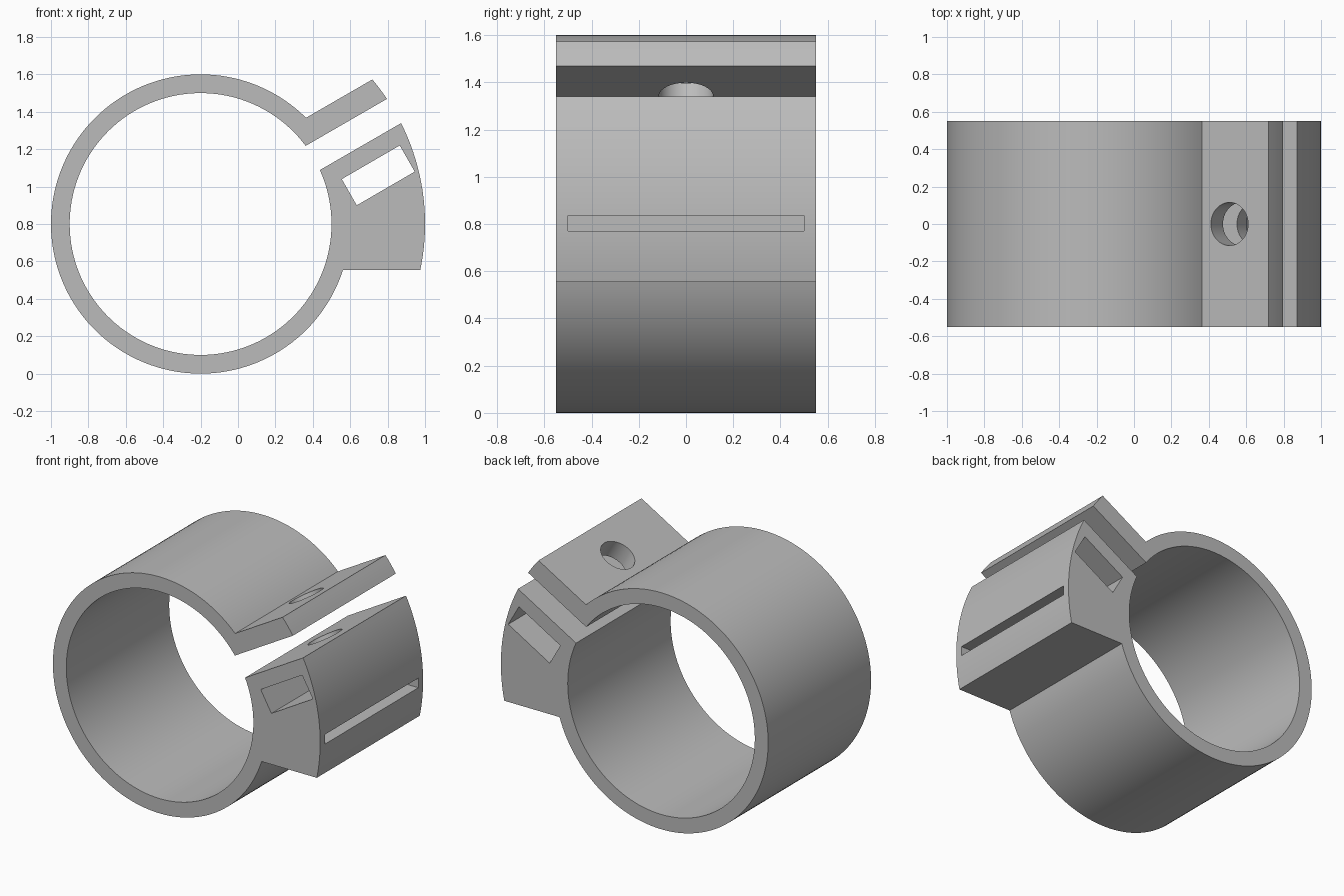
import bpy
import bmesh
from math import sin, cos, asin, radians, pi
from mathutils import Vector, Matrix

default = bpy.data.objects.get("Cube")
if default:
    bpy.data.objects.remove(default, do_unlink=True)

CX, CZ = -0.2, 0.8                    # ring axis
INNER, OUTER, PAD = 0.7, 0.8, 1.2     # bore, ring and clamp radii
HALF = 0.55                           # half depth
TILT = radians(30)                    # slope of the clamp gap
ALONG = Vector((cos(TILT), 0, sin(TILT)))
ACROSS = Vector((-sin(TILT), 0, cos(TILT)))

grey = bpy.data.materials.new("plain grey")
grey.use_nodes = True
grey.diffuse_color = (0.5, 0.5, 0.5, 1)
grey.node_tree.nodes["Principled BSDF"].inputs["Base Color"].default_value = grey.diffuse_color


def make_object(name, bm):
    bmesh.ops.recalc_face_normals(bm, faces=bm.faces)
    mesh = bpy.data.meshes.new(name)
    bm.to_mesh(mesh)
    bm.free()
    mesh.materials.append(grey)
    obj = bpy.data.objects.new(name, mesh)
    bpy.context.collection.objects.link(obj)
    return obj


def arc(radius, start, end, count):
    return [(CX + radius * cos(start + (end - start) * i / count),
             CZ + radius * sin(start + (end - start) * i / count)) for i in range(count + 1)]


def extrude_profile(name, points, half):
    bm = bmesh.new()
    face = bm.faces.new([bm.verts.new((x, -half, z)) for x, z in points])
    grown = bmesh.ops.extrude_face_region(bm, geom=[face], use_keep_orig=True)
    verts = [v for v in grown["geom"] if isinstance(v, bmesh.types.BMVert)]
    bmesh.ops.translate(bm, verts=verts, vec=(0, 2 * half, 0))
    return make_object(name, bm)


def on_slope(offset, radius):
    """Angle at which a line parallel to the gap crosses a radius."""
    return TILT + asin(offset / radius)


# Distances of the sloped faces from the ring axis
flange_top, flange_bottom, block_top = 0.21, 0.081, -0.069
base = -0.245

# Split ring with the upper flange and the lower clamp block
profile = arc(INNER, on_slope(block_top, INNER), on_slope(flange_bottom, INNER) - 2 * pi, 128)
profile += arc(PAD, on_slope(flange_bottom, PAD), on_slope(flange_top, PAD), 4)
profile += arc(OUTER, on_slope(flange_top, OUTER), asin(base / OUTER) + 2 * pi, 120)
profile += arc(PAD, asin(base / PAD), on_slope(block_top, PAD), 24)
clamp = extrude_profile("clamp_ring", profile, HALF)

# Nut pocket running through the block
pocket = extrude_profile("nut_pocket_cutter",
                         [(0.555, 1.04), (0.865, 1.22), (0.945, 1.08), (0.635, 0.90)], HALF + 0.1)

# Thin slot in the outer face of the block
slot = extrude_profile("strap_slot_cutter",
                       [(0.75, 0.77), (1.1, 0.77), (1.1, 0.835), (0.75, 0.835)], 0.5)

# Bolt hole through the flange, ending in the nut pocket
bm = bmesh.new()
low, high = Vector((0.72, 0, 1.09)), Vector((0.72, 0, 1.09)) + ACROSS * 0.6
turn = Vector((0, 0, 1)).rotation_difference(ACROSS).to_matrix().to_4x4()
bmesh.ops.create_cone(bm, cap_ends=True, segments=48, radius1=0.115, radius2=0.115,
                      depth=0.6, matrix=Matrix.Translation((low + high) / 2) @ turn)
hole = make_object("bolt_hole_cutter", bm)

# Cut, apply and discard the cutters
bpy.ops.object.select_all(action='DESELECT')
bpy.context.view_layer.objects.active = clamp
clamp.select_set(True)
for cutter in (pocket, slot, hole):
    cutter.hide_render = True
    mod = clamp.modifiers.new(cutter.name, 'BOOLEAN')
    mod.operation = 'DIFFERENCE'
    mod.solver = 'EXACT'
    mod.object = cutter
    bpy.ops.object.modifier_apply(modifier=mod.name)
    bpy.data.objects.remove(cutter, do_unlink=True)

bpy.ops.object.shade_smooth_by_angle(angle=radians(25))
